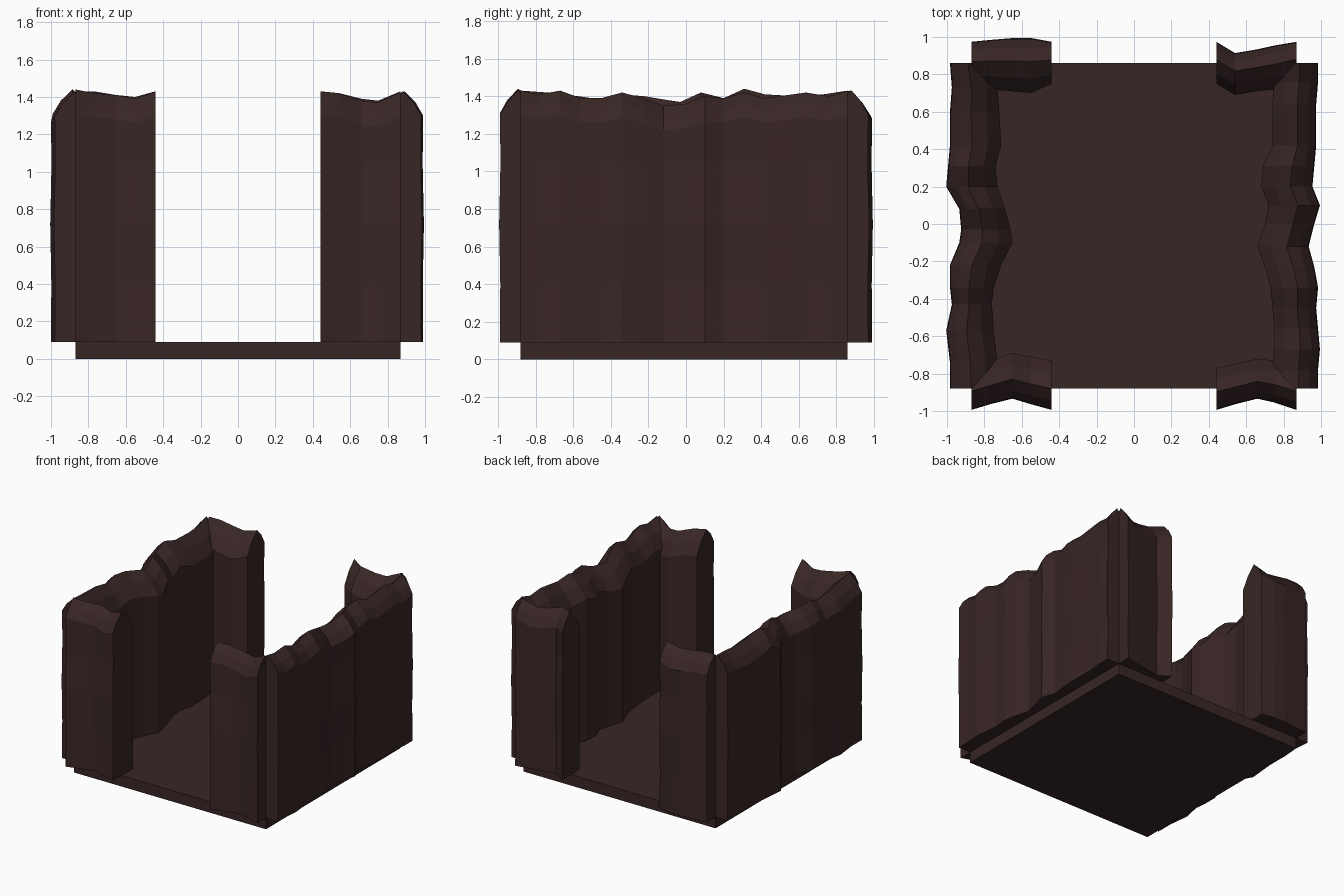
import bpy
import bmesh

default = bpy.data.objects.get("Cube")
if default:
    bpy.data.objects.remove(default, do_unlink=True)

# Single dark brown material
brown = bpy.data.materials.new("dark_brown")
brown.use_nodes = True
colour = (0.040, 0.019, 0.019, 1)
brown.diffuse_color = colour
shader = next(n for n in brown.node_tree.nodes if n.type == 'BSDF_PRINCIPLED')
shader.inputs["Base Color"].default_value = colour
shader.inputs["Roughness"].default_value = 0.9

FLOOR_TOP = 0.09
# Rounded crest: (fraction across the thickness, drop below the ridge)
CREST = ((0, 0.13), (0.17, 0.06), (0.42, 0), (0.74, 0.07), (1, 0.17))
# Outer face rows: (height, bulge)
ROWS = ((FLOOR_TOP, 0), (0.4, -0.002), (0.72, 0.004), (1.05, -0.003))


def finish(name, bm):
    bmesh.ops.recalc_face_normals(bm, faces=bm.faces)
    mesh = bpy.data.meshes.new(name)
    bm.to_mesh(mesh)
    bm.free()
    mesh.materials.append(brown)
    obj = bpy.data.objects.new(name, mesh)
    bpy.context.collection.objects.link(obj)
    return obj


def cross_section(outer, inner, ridge):
    """Closed outline of the wall as (distance from centre, height)."""
    outline = [(inner, FLOOR_TOP)]
    outline += [(outer + bulge, z) for z, bulge in ROWS]
    outline += [(outer + (inner - outer) * f, ridge - drop) for f, drop in CREST]
    return outline


def wall(name, stations, axis, side):
    """Loft a wavy wall; stations are (along, outer, inner, ridge) in hundredths."""
    bm = bmesh.new()
    rings = []
    for station in stations:
        along, outer, inner, ridge = (v / 100 for v in station)
        ring = []
        for d, z in cross_section(outer, inner, 1 + ridge):
            pos = (side * d, along, z) if axis == 'X' else (along, side * d, z)
            ring.append(bm.verts.new(pos))
        rings.append(ring)
    for a, b in zip(rings, rings[1:]):
        for i in range(len(a)):
            j = (i + 1) % len(a)
            bm.faces.new((a[i], a[j], b[j], b[i]))
    bm.faces.new(rings[0])
    bm.faces.new(rings[-1])
    return finish(name, bm)


# Floor slab
bm = bmesh.new()
bmesh.ops.create_cube(bm, size=1)
for v in bm.verts:
    v.co = (v.co.x * 1.74, v.co.y * 1.74 - 0.01, (v.co.z + 0.5) * FLOOR_TOP)
finish("floor", bm)

# Long side walls
wall("left_side_wall", (
    (-88, 98, 74, 43), (-78, 98, 74, 41), (-67, 99, 75, 43), (-56, 98, 75, 39),
    (-45, 97, 74, 39), (-34, 98, 73, 42), (-23, 96, 70, 39), (-12, 93, 66, 35),
    (0, 96, 70, 36), (10, 99, 72, 40), (20, 95, 68, 39), (31, 96, 69, 42),
    (42, 97, 74, 39), (64, 97, 74, 42), (76, 98, 75, 40), (86, 98, 76, 43)), 'X', 1)
wall("right_side_wall", (
    (-88, 98, 72, 43), (-74, 98, 73, 42), (-57, 100, 75, 40), (-43, 97, 76, 38),
    (-34, 98, 75, 41), (-22, 98, 71, 40), (-10, 93, 65, 38), (-3, 92, 66, 37),
    (8, 93, 69, 42), (20, 100, 73, 39), (31, 99, 74, 44), (42, 98, 71, 41),
    (60, 98, 72, 40), (73, 97, 73, 41), (86, 98, 76, 43)), 'X', -1)

# Short wall stubs either side of the openings
wall("front_left_stub", (
    (44, 99, 77, 43), (54, 96, 75, 42), (66, 93, 72, 38),
    (75, 95, 73, 37), (87, 99, 76, 43)), 'Y', -1)
wall("front_right_stub", (
    (-87, 99, 76, 44), (-77, 96, 73, 42), (-65, 93, 69, 41),
    (-55, 96, 71, 39), (-44, 99, 73, 43)), 'Y', -1)
wall("back_left_stub", (
    (44, 97, 75, 43), (54, 91, 69, 42), (66, 93, 71, 39),
    (75, 95, 72, 38), (87, 97, 76, 43)), 'Y', 1)
wall("back_right_stub", (
    (-87, 97, 73, 43), (-77, 98, 72, 43), (-65, 99, 71, 41),
    (-55, 99, 70, 40), (-44, 97, 75, 43)), 'Y', 1)
